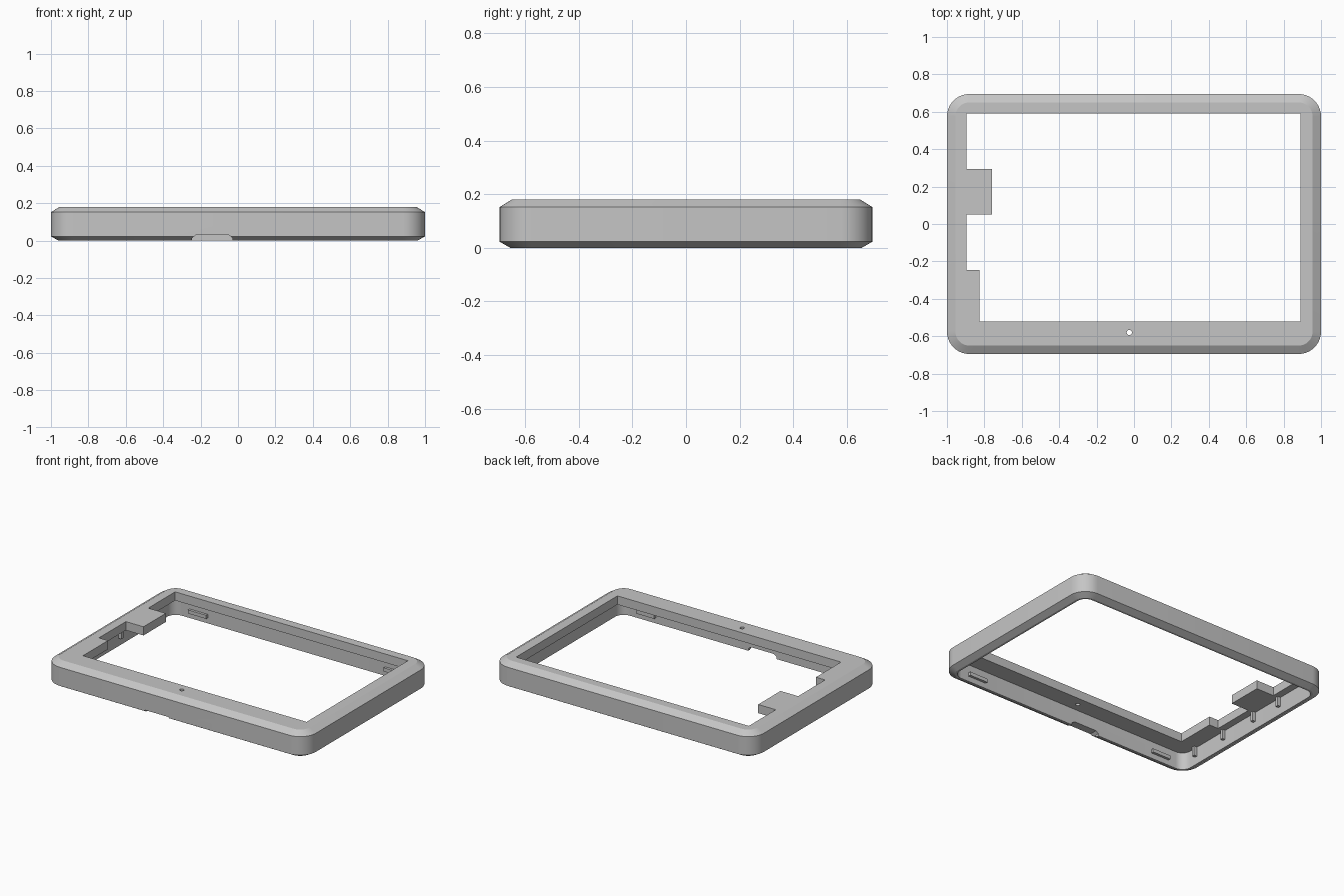
import bpy, bmesh, math
from mathutils import Matrix, Vector

cube = bpy.data.objects.get("Cube")
if cube:
    bpy.data.objects.remove(cube, do_unlink=True)

HX, HY, H = 1.0, 0.695, 0.18      # half sizes and height
RADIUS, WALL, PLATE_Z = 0.12, 0.055, 0.12

grey = bpy.data.materials.new("plain grey")
grey.use_nodes = True
colour = (0.56, 0.56, 0.56, 1)
grey.diffuse_color = colour
grey.node_tree.nodes["Principled BSDF"].inputs["Base Color"].default_value = colour


def rounded_ring(inset, z, seg=10):
    """Rounded rectangle, inset evenly from the outer outline."""
    r = max(RADIUS - inset, 0.02)
    pts = []
    for i, (sx, sy) in enumerate([(1, 1), (-1, 1), (-1, -1), (1, -1)]):
        cx, cy = sx * (HX - inset - r), sy * (HY - inset - r)
        for k in range(seg + 1):
            a = math.pi / 2 * (i + k / seg)
            pts.append(Vector((cx + r * math.cos(a), cy + r * math.sin(a), z)))
    return pts


def loft(name, rings):
    """Closed solid through a stack of matching rings."""
    bm = bmesh.new()
    loops = [[bm.verts.new(p) for p in ring] for ring in rings]
    n = len(loops[0])
    for a, b in zip(loops, loops[1:]):
        for i in range(n):
            j = (i + 1) % n
            bm.faces.new((a[i], a[j], b[j], b[i]))
    bm.faces.new(loops[0][::-1])
    bm.faces.new(loops[-1])
    bmesh.ops.recalc_face_normals(bm, faces=bm.faces)
    mesh = bpy.data.meshes.new(name)
    bm.to_mesh(mesh)
    bm.free()
    mesh.materials.append(grey)
    ob = bpy.data.objects.new(name, mesh)
    bpy.context.collection.objects.link(ob)
    return ob


def prism(name, outline, depth):
    """Outline swept along the depth vector."""
    base = [Vector(p) for p in outline]
    return loft(name, [base, [p + Vector(depth) for p in base]])


def box(name, centre, size):
    (x, y, z), (a, b, c) = centre, [s / 2 for s in size]
    outline = [(x + i * a, y + j * b, z - c)
               for i, j in ((-1, -1), (1, -1), (1, 1), (-1, 1))]
    return prism(name, outline, (0, 0, 2 * c))


def cut(target, cutter):
    cutter.hide_render = True
    mod = target.modifiers.new("cut", "BOOLEAN")
    mod.operation, mod.solver, mod.object = "DIFFERENCE", "EXACT", cutter
    bpy.context.view_layer.objects.active = target
    bpy.ops.object.modifier_apply(modifier=mod.name)
    bpy.data.objects.remove(cutter, do_unlink=True)


# Chamfered outer shell
frame = loft("frame", [rounded_ring(0.04, 0), rounded_ring(0, 0.023),
                       rounded_ring(0, 0.152), rounded_ring(0.045, H)])

# Hollow underside
cut(frame, loft("cavity", [rounded_ring(WALL, -0.1), rounded_ring(WALL, PLATE_Z)]))

# Stepped window, leaving the tab and the corner block on the right side
window = [(0.89, -0.52), (0.89, 0.59), (-0.895, 0.59), (-0.895, 0.295),
          (-0.76, 0.295), (-0.76, 0.05), (-0.895, 0.05), (-0.895, -0.245),
          (-0.825, -0.245), (-0.825, -0.52)]
cut(frame, prism("window", [(x, y, -0.1) for x, y in window], (0, 0, 0.4)))

# Small round hole in the front border
hole = [(-0.025 + 0.014 * math.cos(math.tau * i / 20),
         -0.58 + 0.014 * math.sin(math.tau * i / 20), 0.05) for i in range(20)]
cut(frame, prism("hole", hole, (0, 0, 0.3)))

# Cable notch in the bottom of the front wall
notch = [(-0.245, -0.8, -0.05), (-0.245, -0.8, 0.015), (-0.225, -0.8, 0.03),
         (-0.05, -0.8, 0.03), (-0.03, -0.8, 0.015), (-0.03, -0.8, -0.05)]
cut(frame, prism("notch", notch, (0, 0.2, 0)))

bpy.ops.object.select_all(action="DESELECT")
frame.select_set(True)
bpy.context.view_layer.objects.active = frame
bpy.ops.object.shade_smooth_by_angle(angle=math.radians(25))

# Clip bumps inside the front and back walls
for side, sy in (("front", -1), ("back", 1)):
    for hand, sx in (("left", 1), ("right", -1)):
        box(f"{side}_{hand}_clip", (sx * 0.75, sy * (HY - WALL - 0.005), 0.05),
            (0.14, 0.025, 0.025))

# Ribs inside the right wall, under the steps of the window
for i, y in enumerate((-0.52, -0.245, 0.05, 0.295)):
    box(f"wall_rib_{i + 1}", (-HX + WALL + 0.008, y, 0.09), (0.03, 0.02, 0.07))
